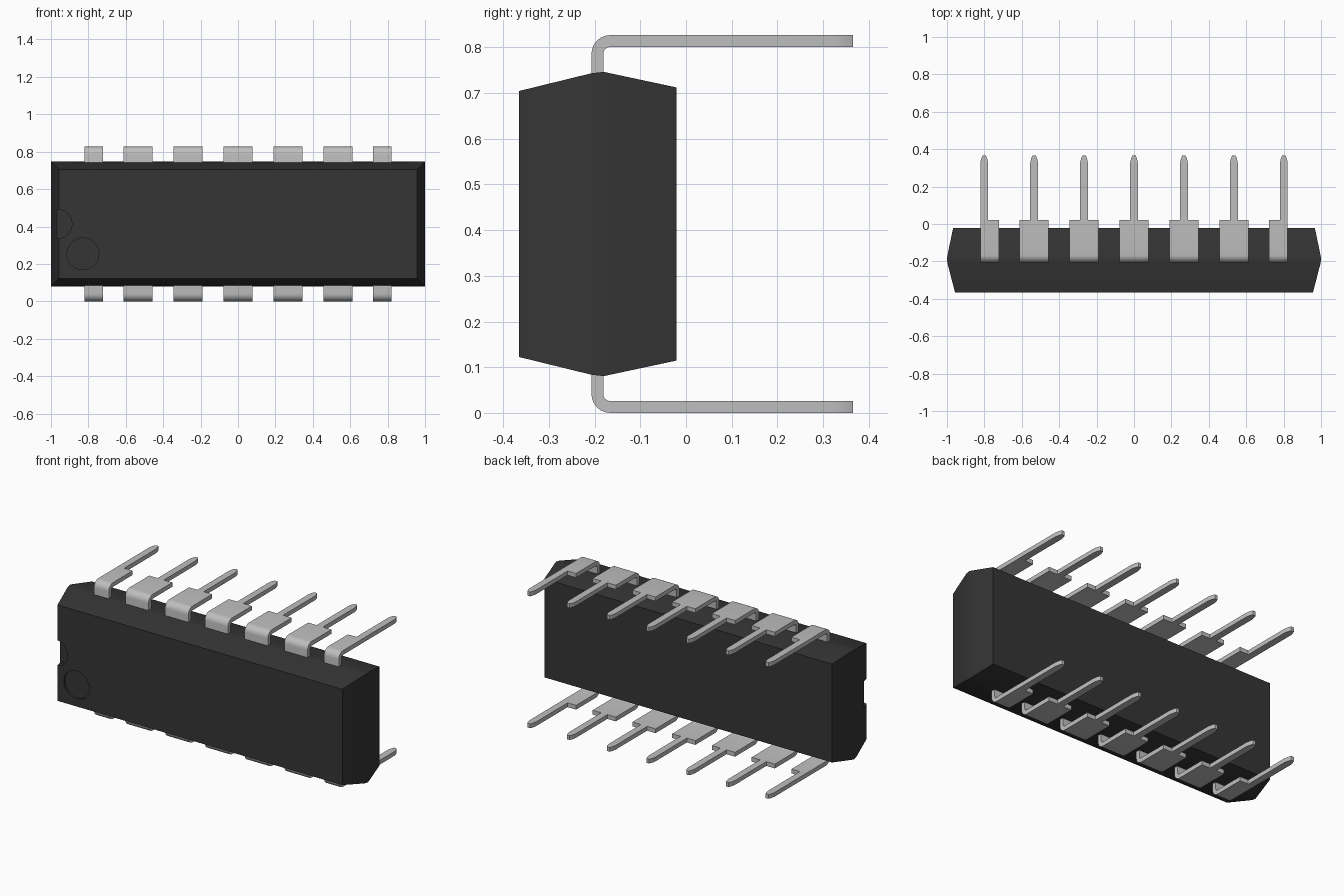
import bpy, bmesh, math
from mathutils import Vector

cube = bpy.data.objects.get("Cube")
if cube:
    bpy.data.objects.remove(cube, do_unlink=True)

MID_Z = 0.4135        # mirror height between the two lead rows


def material(name, rgb, roughness):
    m = bpy.data.materials.new(name)
    m.diffuse_color = (*rgb, 1)
    m.use_nodes = True
    bsdf = next(n for n in m.node_tree.nodes if n.type == 'BSDF_PRINCIPLED')
    bsdf.inputs["Base Color"].default_value = (*rgb, 1)
    bsdf.inputs["Roughness"].default_value = roughness
    return m


BLACK = material("black plastic", (0.035, 0.035, 0.035), 0.6)
METAL = material("tinned metal", (0.52, 0.52, 0.52), 0.5)


def finish(name, bm, mat):
    bmesh.ops.recalc_face_normals(bm, faces=bm.faces)
    me = bpy.data.meshes.new(name)
    bm.to_mesh(me)
    bm.free()
    me.materials.append(mat)
    ob = bpy.data.objects.new(name, me)
    bpy.context.collection.objects.link(ob)
    return ob


def activate(ob):
    bpy.ops.object.select_all(action='DESELECT')
    ob.select_set(True)
    bpy.context.view_layer.objects.active = ob


def extrude(bm, points, offset):
    """Prism from a flat outline."""
    face = bm.faces.new([bm.verts.new(p) for p in points])
    ext = bmesh.ops.extrude_face_region(bm, geom=[face], use_keep_orig=True)
    verts = [g for g in ext["geom"] if isinstance(g, bmesh.types.BMVert)]
    bmesh.ops.translate(bm, verts=verts, vec=Vector(offset))


# Body: rectangular sections (y, half width, half height) lofted front to back
sections = [(-0.366, 0.957, 0.291), (-0.207, 0.998, 0.330),
            (-0.180, 1.000, 0.333), (-0.021, 0.967, 0.299)]
bm = bmesh.new()
rings = [[bm.verts.new((sx * w, y, MID_Z + sz * h))
          for sx, sz in ((-1, -1), (1, -1), (1, 1), (-1, 1))]
         for y, w, h in sections]
for a, b in zip(rings, rings[1:]):
    for i in range(4):
        j = (i + 1) % 4
        bm.faces.new((a[i], a[j], b[j], b[i]))
bm.faces.new(rings[0])
bm.faces.new(rings[-1])
body = finish("chip_body", bm, BLACK)


# Round recesses in the front face: end notch and orientation dot
def cut_recess(x, z, radius, depth):
    bm = bmesh.new()
    ring = [(x + radius * math.cos(math.tau * i / 40), -0.45,
             z + radius * math.sin(math.tau * i / 40)) for i in range(40)]
    extrude(bm, ring, (0, 0.45 - 0.366 + depth, 0))
    cutter = finish("recess_cutter", bm, BLACK)
    cutter.hide_render = True
    activate(body)
    mod = body.modifiers.new("recess", 'BOOLEAN')
    mod.operation = 'DIFFERENCE'
    mod.solver = 'EXACT'
    mod.object = cutter
    bpy.ops.object.modifier_apply(modifier=mod.name)
    bpy.data.objects.remove(cutter, do_unlink=True)


cut_recess(-0.966, MID_Z, 0.078, 0.04)
cut_recess(-0.829, 0.254, 0.085, 0.012)
activate(body)
bpy.ops.object.shade_smooth_by_angle(angle=math.radians(20))

# Leads: bent shoulder strip plus a thin pin with a tapered tip
TOP, THICK = 0.827, 0.026
FRONT, SHOULDER_END, TIP = -0.207, 0.022, 0.366
PIN = 0.021


def arc(radius, steps=6):
    """Quarter bend from upright to level, around the shared bend centre."""
    cy, cz = FRONT + 0.041, TOP - 0.041
    return [(cy - radius * math.cos(math.pi / 2 * i / steps),
             cz + radius * math.sin(math.pi / 2 * i / steps))
            for i in range(steps + 1)]


strip = ([(FRONT, 0.70)] + arc(0.041) + [(SHOULDER_END, TOP), (SHOULDER_END, TOP - THICK)]
         + arc(0.041 - THICK)[::-1] + [(FRONT + THICK, 0.70)])
pin = [(-PIN, SHOULDER_END), (-PIN, 0.325), (-0.016, 0.350), (-0.009, TIP),
       (0.009, TIP), (0.016, 0.350), (PIN, 0.325), (PIN, SHOULDER_END)]


def lead(index, lower):
    x = (index - 3) * 0.267
    # end leads only widen towards the middle of the body
    left = PIN if index == 0 else 0.078
    right = PIN if index == 6 else 0.078
    bm = bmesh.new()
    extrude(bm, [(x - left, y, z) for y, z in strip], (left + right, 0, 0))
    extrude(bm, [(x + px, y, TOP - THICK) for px, y in pin], (0, 0, THICK))
    if lower:
        for v in bm.verts:
            v.co.z = 2 * MID_Z - v.co.z
    row = "lower" if lower else "upper"
    ob = finish(f"{row}_lead_{index + 1}", bm, METAL)
    activate(ob)
    bpy.ops.object.shade_smooth_by_angle(angle=math.radians(20))


for i in range(7):
    lead(i, False)
    lead(i, True)
